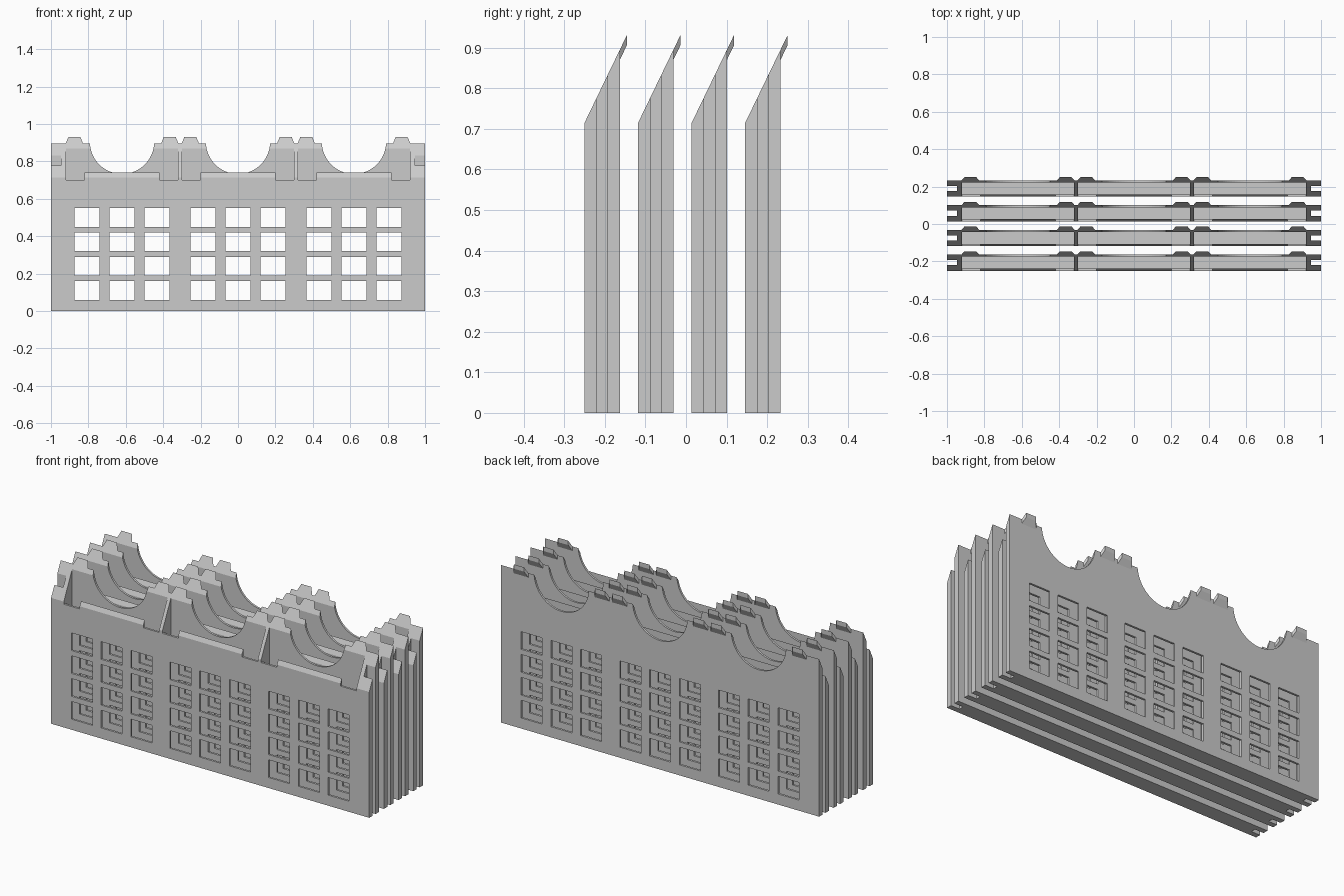
import bpy, bmesh, math
from mathutils import Matrix, Vector

cube = bpy.data.objects.get("Cube")
if cube:
    bpy.data.objects.remove(cube, do_unlink=True)

DEPTH, WALL, EAVE, SLOPE = 0.087, 0.012, 0.715, 2.07
PITCH, FIRST_Y = 0.132, -0.25
ROOMS = (-0.62, 0.0, 0.62)
HALF_ROOM = 0.30

grey = bpy.data.materials.new("light grey")
grey.use_nodes = True
grey.diffuse_color = (0.6, 0.6, 0.6, 1)
grey.node_tree.nodes["Principled BSDF"].inputs["Base Color"].default_value = (0.6, 0.6, 0.6, 1)


def box(bm, x0, x1, y0, y1, z0, z1):
    size = Vector((x1 - x0, y1 - y0, z1 - z0))
    mid = Vector((x0 + x1, y0 + y1, z0 + z1)) / 2
    bmesh.ops.create_cube(bm, size=1, matrix=Matrix.Translation(mid) @ Matrix.Diagonal(size).to_4x4())


def loft(bm, *outlines):
    """Closed solid through matching outlines."""
    rings = [[bm.verts.new(p) for p in outline] for outline in outlines]
    bm.faces.new(rings[0])
    bm.faces.new(rings[-1][::-1])
    for a, b in zip(rings, rings[1:]):
        for i in range(len(a)):
            j = (i + 1) % len(a)
            bm.faces.new((a[j], a[i], b[i], b[j]))


def finish(bm, name):
    bmesh.ops.recalc_face_normals(bm, faces=bm.faces)
    mesh = bpy.data.meshes.new(name)
    bm.to_mesh(mesh)
    bm.free()
    mesh.materials.append(grey)
    obj = bpy.data.objects.new(name, mesh)
    bpy.context.collection.objects.link(obj)
    return obj


def roof(y):
    return EAVE + SLOPE * y


# Solid wall body with a sloping top
bm = bmesh.new()
profile = [(0, 0), (DEPTH, 0), (DEPTH, roof(DEPTH)), (0, EAVE)]
loft(bm, [(-1, y, z) for y, z in profile], [(1, y, z) for y, z in profile])
wall = finish(bm, "wall_panel")

# Cutters: rooms, end grooves, windows, eave notches, scallops
rooms, grooves, windows, notches, scallops = [bmesh.new() for _ in range(5)]
for side in (-1, 1):
    xs = sorted((side * 0.945, side * 1.1))
    box(grooves, *xs, 0.03, 0.057, -0.1, 1.1)
for c in ROOMS:
    box(rooms, c - HALF_ROOM, c + HALF_ROOM, WALL, DEPTH - WALL, 0.015, 1.1)
    for col in (-1, 0, 1):
        x = c + col * 0.187
        for row in range(4):
            z = 0.06 + row * 0.13
            box(windows, x - 0.066, x + 0.066, -0.1, 0.2, z, z + 0.1)
    for side in (-1, 1):
        xs = sorted((c + side * 0.2, c + side * HALF_ROOM))
        box(notches, *xs, -0.05, 0.03, 0.70, 1.0)
    turn = Matrix.Translation((c, 0.11, 0.905)) @ Matrix.Rotation(math.pi / 2, 4, "X")
    bmesh.ops.create_cone(scallops, cap_ends=True, segments=64, radius1=0.172,
                          radius2=0.172, depth=0.1, matrix=turn)

cutters = []
for name, bm in (("room_cutter", rooms), ("groove_cutter", grooves), ("window_cutter", windows),
                 ("notch_cutter", notches), ("scallop_cutter", scallops)):
    cutter = finish(bm, name)
    cutter.hide_render = True
    cutters.append(cutter)
    mod = wall.modifiers.new(name, "BOOLEAN")
    mod.operation, mod.solver, mod.object = "DIFFERENCE", "EXACT", cutter

# Bake the cuts and drop the helpers
bpy.context.view_layer.update()
cut_mesh = bpy.data.meshes.new_from_object(wall.evaluated_get(bpy.context.evaluated_depsgraph_get()))
wall.modifiers.clear()
wall.data = cut_mesh
for cutter in cutters:
    bpy.data.objects.remove(cutter, do_unlink=True)

# Tapered ridge tabs that continue the slope past the back wall
bm = bmesh.new()
for c in ROOMS:
    for side in (-1, 1):
        x = c + side * 0.255
        rings = []
        for y, half in ((DEPTH - WALL, 0.047), (DEPTH, 0.047), (DEPTH + 0.017, 0.032)):
            z = roof(y)
            rings.append([(x - half, y, z - 0.025), (x + half, y, z - 0.025),
                          (x + half, y, z), (x - half, y, z)])
        loft(bm, *rings)
tabs = finish(bm, "ridge_tabs")

# Four identical panels in a row
for i in range(4):
    for part in (wall, tabs):
        obj = part if i == 0 else part.copy()
        if i:
            obj.name = f"{part.name}_{i + 1}"
            bpy.context.collection.objects.link(obj)
        obj.location.y = FIRST_Y + i * PITCH
